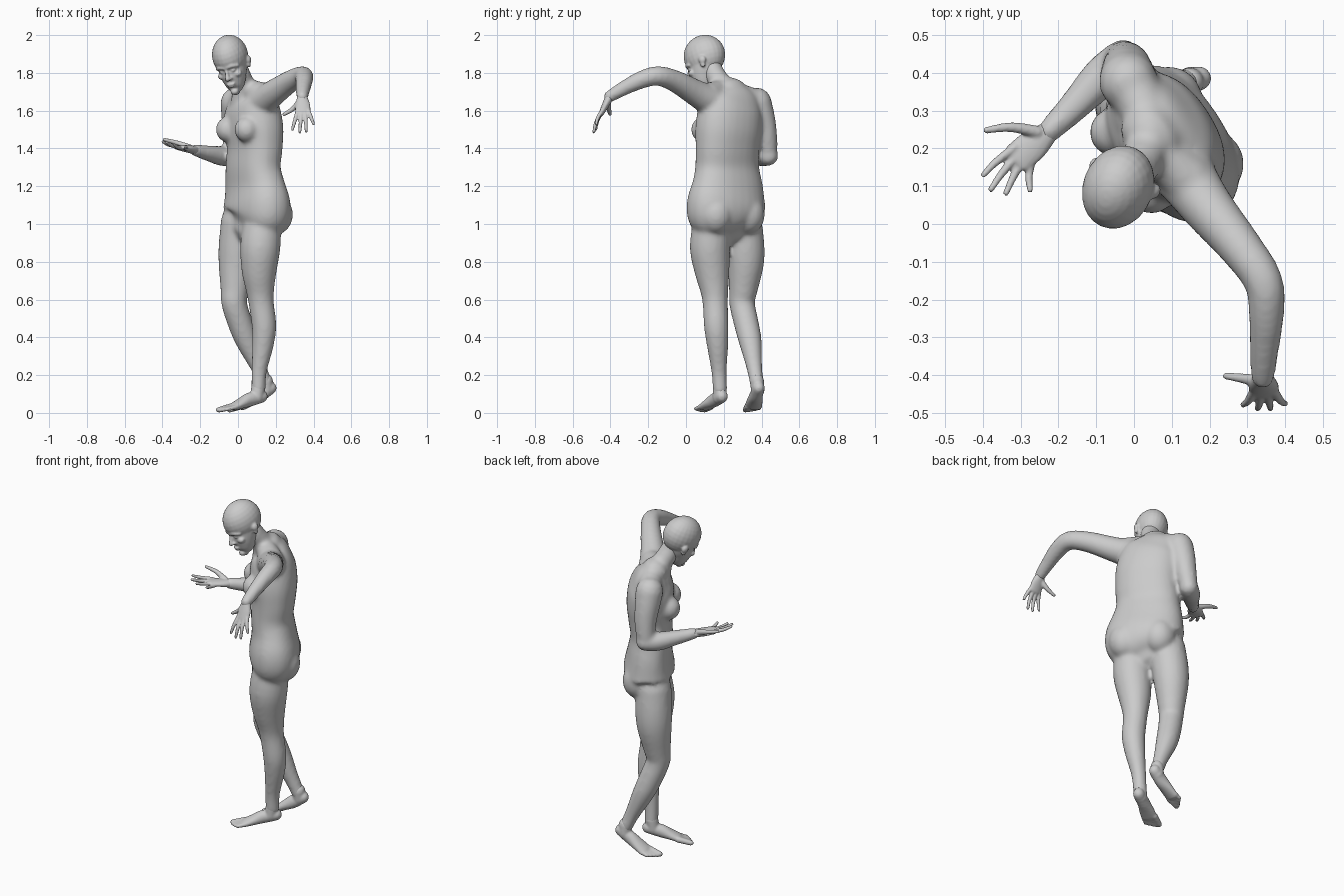
import bpy, bmesh, math
from mathutils import Vector, Matrix, Euler

FRONT = Vector((-0.84, -0.55, 0))      # direction the chest faces
LEFT = Vector((0.55, -0.84, 0))        # the figure's own left


def spline(keys, sub=4):
    """Smooth a list of (x, y, z, side_radius[, depth_radius]) keys."""
    keys = [tuple(k) if len(k) == 5 else tuple(k) + (k[3],) for k in keys]
    out = []
    for i in range(len(keys) - 1):
        p0, p1, p2, p3 = (keys[max(0, min(len(keys) - 1, i + j))] for j in (-1, 0, 1, 2))
        for s in range(sub):
            t = s / sub
            out.append([0.5 * (2 * b + (c - a) * t + (2 * a - 5 * b + 4 * c - d) * t * t
                               + (3 * b - a - 3 * c + d) * t ** 3)
                        for a, b, c, d in zip(p0, p1, p2, p3)])
    out.append(list(keys[-1]))
    return out


def tube(bm, keys, side=LEFT, n=20, power=2.0, sub=4):
    """Loft oval rings along a path, with rounded ends."""
    pts = spline(keys, sub)
    pos = [Vector(p[:3]) for p in pts]
    tan = [(pos[min(i + 1, len(pos) - 1)] - pos[max(i - 1, 0)]).normalized() for i in range(len(pos))]
    rings = [(pos[i], tan[i], p[3], p[4]) for i, p in enumerate(pts)]

    def cap(i, sign):
        r = min(pts[i][3], pts[i][4])
        return [(pos[i] + tan[i] * sign * r * math.sin(g), tan[i],
                 pts[i][3] * math.cos(g), pts[i][4] * math.cos(g)) for g in (0.5, 1.0, 1.45)]
    rings = cap(0, -1)[::-1] + rings + cap(-1, 1)
    loops = []
    for c, t, a, b in rings:
        u = (side - t * side.dot(t)).normalized()
        v = t.cross(u)
        loop = []
        for k in range(n):
            g = 2 * math.pi * k / n
            cx, sy = math.cos(g), math.sin(g)
            cx = math.copysign(abs(cx) ** (2 / power), cx)
            sy = math.copysign(abs(sy) ** (2 / power), sy)
            loop.append(bm.verts.new(c + u * a * cx + v * b * sy))
        loops.append(loop)
    for l0, l1 in zip(loops, loops[1:]):
        for k in range(n):
            bm.faces.new((l0[k], l0[(k + 1) % n], l1[(k + 1) % n], l1[k]))
    bm.faces.new(loops[0][::-1])
    bm.faces.new(loops[-1])


def ball(bm, c, r):
    r = (r, r, r) if isinstance(r, (int, float)) else r
    m = Matrix.Translation(c) @ Matrix.Diagonal((*r, 1))
    bmesh.ops.create_uvsphere(bm, u_segments=24, v_segments=14, radius=1, matrix=m)


def finish(bm, name, voxel, smooth):
    """Fuse the overlapping forms into one skin and soften the joins."""
    bmesh.ops.recalc_face_normals(bm, faces=bm.faces)
    me = bpy.data.meshes.new(name)
    bm.to_mesh(me)
    bm.free()
    ob = bpy.data.objects.new(name, me)
    bpy.context.collection.objects.link(ob)
    rm = ob.modifiers.new("fuse", 'REMESH')
    rm.mode, rm.voxel_size, rm.use_smooth_shade = 'VOXEL', voxel, True
    sm = ob.modifiers.new("soften", 'SMOOTH')
    sm.factor, sm.iterations = 0.5, smooth
    return ob


# torso, neck, arms and legs
bm = bmesh.new()
tube(bm, [(.075, .222, .99, .16, .10), (.095, .215, 1.04, .215, .135), (.10, .213, 1.10, .225, .142),
          (.09, .22, 1.20, .205, .124), (.08, .218, 1.30, .182, .118), (.088, .22, 1.40, .18, .122),
          (.085, .225, 1.50, .185, .132), (.072, .235, 1.60, .178, .125), (.06, .243, 1.66, .155, .098),
          (.047, .235, 1.70, .09, .075)], n=32, power=2.25)
for s in (1, -1):
    ball(bm, Vector((.085, .225, 1.50)) + LEFT * s * .09 + FRONT * .105, (.065, .065, .068))  # breasts
    ball(bm, Vector((.10, .213, 1.05)) + LEFT * s * .10 - FRONT * .055, (.09, .09, .105))     # buttocks
tube(bm, [(.045, .225, 1.63, .09), (.032, .19, 1.73, .06), (.006, .147, 1.80, .056), (-.015, .13, 1.86, .05)])
tube(bm, [(.03, .19, 1.73, .05), (.09, .16, 1.70, .06), (.14, .12, 1.68, .07)])               # trapezius
tube(bm, [(.04, .20, 1.74, .05), (.035, .28, 1.685, .062), (-.01, .37, 1.645, .07)])
tube(bm, [(.12, .15, 1.64, .085), (.19, .05, 1.695, .07), (.28, -.06, 1.757, .058), (.342, -.152, 1.784, .052),
          (.35, -.24, 1.762, .047), (.345, -.33, 1.718, .039), (.34, -.405, 1.675, .032)],
     side=Vector((.3, .1, -1)))                                                               # left arm
tube(bm, [(-.015, .375, 1.645, .078), (-.018, .402, 1.56, .07), (-.02, .422, 1.47, .061),
          (-.03, .433, 1.385, .052)])                                                         # right arm
tube(bm, [(-.03, .437, 1.36, .052), (-.085, .39, 1.36, .053), (-.15, .32, 1.373, .043), (-.225, .245, 1.39, .032)],
     side=Vector((0, 0, 1)))
tube(bm, [(.13, .14, 1.02, .10), (.118, .127, .88, .107), (.112, .138, .75, .093), (.117, .15, .65, .075),
          (.123, .155, .58, .067), (.138, .16, .46, .065), (.132, .167, .36, .057), (.112, .175, .22, .041),
          (.108, .18, .12, .038)])                                                            # left leg
tube(bm, [(.01, .30, 1.02, .10), (.0, .313, .88, .103), (-.007, .315, .78, .096), (-.017, .303, .65, .076),
          (-.02, .297, .58, .068), (.01, .318, .48, .066), (.048, .34, .38, .061), (.11, .362, .24, .042),
          (.148, .376, .15, .037)])                                                           # right leg
finish(bm, "body", .011, 8)

# head, modelled upright facing -y then turned and tilted
bm = bmesh.new()
ball(bm, (0, .005, .025), (.092, .114, .110))
tube(bm, [(0, -.066, -.152, .024, .022), (0, -.055, -.135, .043, .046), (0, -.042, -.105, .058, .064),
          (0, -.03, -.07, .069, .077), (0, -.012, -.03, .078, .087), (0, 0, .02, .086, .105)],
     side=Vector((1, 0, 0)), n=28)
tube(bm, [(0, -.096, -.012, .008), (0, -.110, -.042, .010), (0, -.120, -.062, .013)], side=Vector((1, 0, 0)))
ball(bm, (0, -.100, -.099), (.025, .013, .007))                                               # lips
ball(bm, (0, -.098, -.112), (.021, .013, .007))
ball(bm, (0, -.083, -.148), (.022, .018, .017))                                               # chin
for s in (1, -1):
    ball(bm, (s * .013, -.108, -.065), (.009, .011, .008))                                    # nostrils
    ball(bm, (s * .032, -.081, -.028), (.016, .016, .011))                                    # eyes
    ball(bm, (s * .045, -.072, -.055), (.024, .022, .018))                                    # cheeks
    tube(bm, [(s * .008, -.101, -.006, .008), (s * .035, -.094, -.002, .010), (s * .06, -.072, -.012, .009)],
         side=Vector((0, 0, 1)))                                                              # brows
    ball(bm, (s * .089, .018, -.02), (.013, .020, .022))                                      # ears
    ball(bm, (s * .085, .012, -.043), (.010, .014, .018))
turn = (Matrix.Rotation(math.radians(-24), 4, 'Z') @ Matrix.Rotation(math.radians(-10), 4, 'Y')
        @ Matrix.Rotation(math.radians(22), 4, 'X'))
bm.transform(Matrix.Translation((-.036, .100, 1.867)) @ turn)
finish(bm, "head", .0055, 3)


def hand(name, wrist, knuckles, tips, thumb, across, bend):
    """Flat palm plus four fingers and a thumb; bend lifts the finger middles."""
    bm = bmesh.new()
    ks = [Vector(k) for k in knuckles]
    w, mid = Vector(wrist), sum(ks, Vector()) / 4
    half = (ks[0] - ks[3]).length / 2 + .008
    tube(bm, [(*w, .027, .023), (*w.lerp(mid, .5), half, .019), (*mid, half, .014)], side=across)
    for k, t in zip(ks, tips):
        t = Vector(t)
        tube(bm, [(*w.lerp(k, .8), .012), (*(k.lerp(t, .45) + Vector(bend)), .0105), (*t, .008)],
             side=across, n=12)
    tube(bm, [(*p, r) for p, r in zip(thumb, (.017, .013, .009))], side=Vector((.1, .2, 1)), n=12)
    finish(bm, name, .005, 2)


hand("left_hand", (.34, -.405, 1.672),
     [(.313, -.445, 1.59), (.335, -.449, 1.583), (.357, -.449, 1.585), (.376, -.445, 1.592)],
     [(.288, -.478, 1.50), (.327, -.488, 1.487), (.361, -.488, 1.49), (.400, -.475, 1.53)],
     [(.325, -.415, 1.645), (.287, -.408, 1.607), (.243, -.402, 1.58)],
     Vector((1, 0, 0)), (0, -.008, 0))
hand("right_hand", (-.222, .247, 1.39),
     [(-.338, .192, 1.413), (-.322, .174, 1.408), (-.302, .163, 1.403), (-.280, .160, 1.398)],
     [(-.398, .130, 1.435), (-.378, .092, 1.43), (-.338, .082, 1.42), (-.275, .09, 1.41)],
     [(-.255, .243, 1.405), (-.325, .256, 1.43), (-.390, .248, 1.447)],
     Vector((-.7, .6, 0)), (0, 0, -.004))


def foot(name, heel, arch, ball_of_foot, toe, ankle, inner):
    """Foot body, ankle and five toes; inner points to the big-toe side."""
    bm = bmesh.new()
    h, a, b, t = (Vector(p) for p in (heel, arch, ball_of_foot, toe))
    inner = Vector(inner).normalized()
    tube(bm, [(*h, .032, .034), (*a, .035, .037), (*a.lerp(b, .55), .042, .028), (*b, .046, .021)], side=inner)
    tube(bm, [(*ankle, .037), (*h.lerp(a, .4), .036)], side=inner)
    for i, r in enumerate((.015, .012, .011, .0105, .010)):
        off = inner * (.034 - .0175 * i)
        end = b.lerp(t, (1, .98, .88, .76, .62)[i]) + off
        end.z = max(end.z, r + .001)
        tube(bm, [(*(b + off * .9), r + .003), (*end, r)], side=inner, n=12)
    finish(bm, name, .006, 3)


foot("left_foot", (.125, .190, .088), (.06, .155, .07), (-.022, .105, .033), (-.085, .068, .014),
     (.108, .18, .14), (-.5, .84, 0))
foot("right_foot", (.172, .385, .133), (.115, .372, .095), (.025, .357, .036), (-.038, .348, .014),
     (.148, .376, .17), (-.2, -.97, 0))
